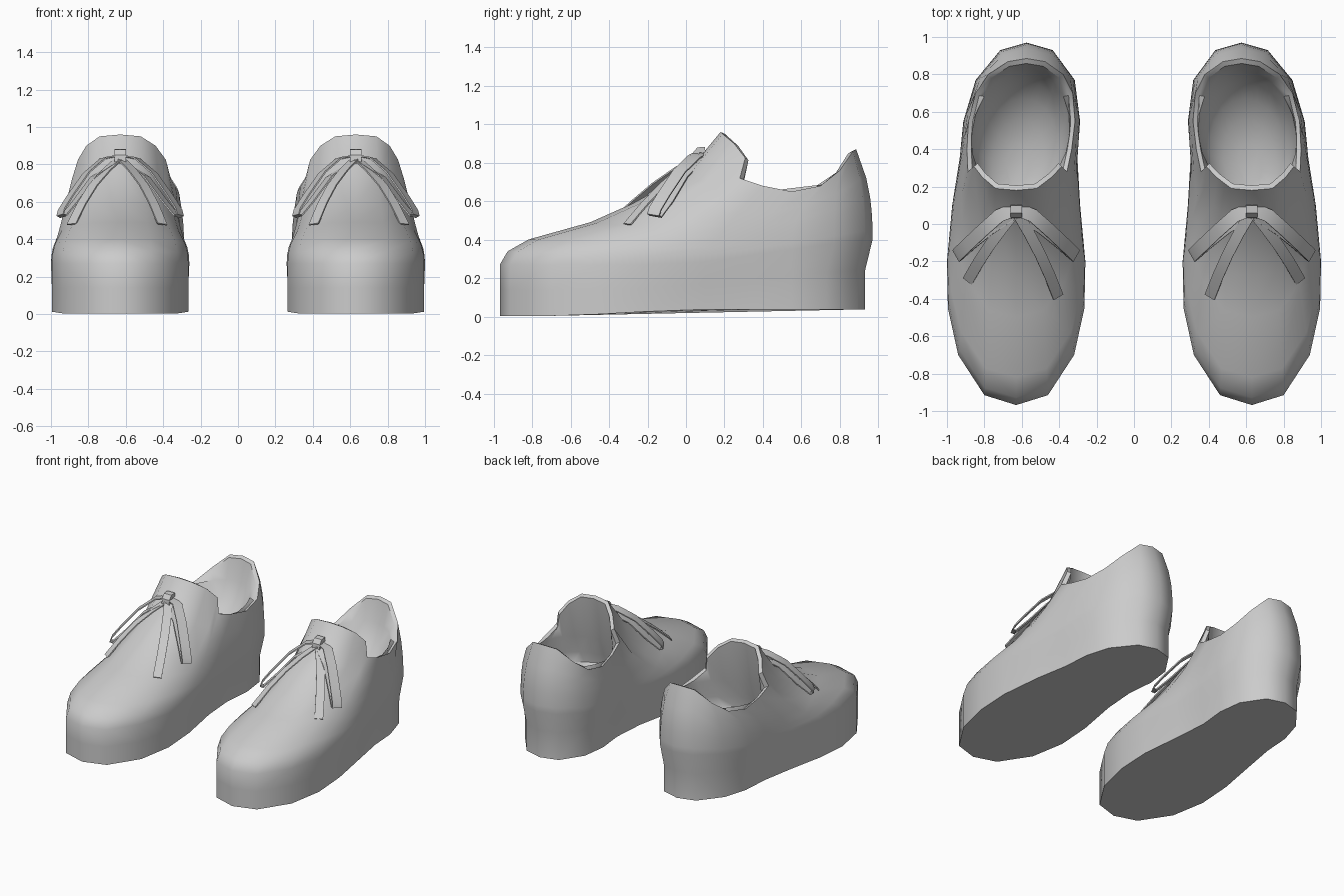
import bpy, bmesh, math
from mathutils import Vector

cube = bpy.data.objects.get("Cube")
if cube:
    bpy.data.objects.remove(cube, do_unlink=True)

grey = bpy.data.materials.new("plain grey")
grey.use_nodes = True
grey.diffuse_color = (0.6, 0.6, 0.6, 1)
grey.node_tree.nodes["Principled BSDF"].inputs["Base Color"].default_value = (0.6, 0.6, 0.6, 1)

CENTRE = 0.63  # distance of each shoe from the middle


def make(name, bm, side, angle):
    """Place a part built for the left shoe on the given side and shade it."""
    for v in bm.verts:
        v.co.x = side * (CENTRE + v.co.x)
    bmesh.ops.recalc_face_normals(bm, faces=bm.faces)
    mesh = bpy.data.meshes.new(name)
    bm.to_mesh(mesh)
    bm.free()
    mesh.materials.append(grey)
    ob = bpy.data.objects.new(name, mesh)
    bpy.context.collection.objects.link(ob)
    bpy.ops.object.select_all(action='DESELECT')
    ob.select_set(True)
    bpy.context.view_layer.objects.active = ob
    bpy.ops.object.shade_smooth_by_angle(angle=math.radians(angle))


def loft(bm, rings):
    """Skin a list of closed point rings and cap both ends."""
    rows = [[bm.verts.new(p) for p in ring] for ring in rings]
    n = len(rows[0])
    for a, b in zip(rows, rows[1:]):
        for i in range(n):
            j = (i + 1) % n
            bm.faces.new((a[i], a[j], b[j], b[i]))
    bm.faces.new(rows[0])
    bm.faces.new(rows[-1])


# Half outlines, from the middle of the toe to the middle of the heel
OUTLINE = [(0, -.968), (.17, -.915), (.31, -.70), (.365, -.45), (.37, -.20), (.342, .10),
           (.315, .35), (.312, .55), (.265, .77), (.14, .93), (0, .97)]
SOLE_SCALE = [1, 1, 1, 1, .98, .93, .91, .93, .95, .96, .96]
COLLAR = [(0, .18, .96), (.11, .19, .95), (.185, .25, .90), (.235, .308, .825), (.265, .28, .72),
          (.28, .40, .68), (.285, .55, .65), (.26, .70, .68), (.20, .80, .76),
          (.10, .868, .86), (0, .885, .87)]
# Share of the way (across, up) from shoulder to collar over the instep
RISE = [(0, 0), (.035, .10), (.13, .19), (.41, .32), (.60, .46), (.84, .68), (1, 1)]
# Hollow inside: half width, front y, back y, front z, back z of each ring
HOLLOW = [(.262, .15, .82, .62, .70), (.25, .10, .76, .48, .58), (.21, .08, .67, .40, .49),
          (.14, .12, .56, .36, .42), (.06, .20, .43, .345, .375)]


def lerp(a, b, t):
    return a + (b - a) * t


def ramp(v, lo, hi):
    return min(1, max(0, (v - lo) / (hi - lo)))


def full(half):
    """Mirror a half ring, and lean the heel end towards the inner side."""
    ring = half + [(-x, y, z) for x, y, z in half[-2:0:-1]]
    return [(x - .055 * ramp(y, .2, .85), y, z) for x, y, z in ring]


def oval(half_width, front, back, z_front, z_back):
    """Half of an oval ring, sloping from front to back."""
    steps = [math.pi * i / 10 for i in range(11)]
    return [(half_width * math.sin(t), lerp(front, back, (1 - math.cos(t)) / 2),
             lerp(z_front, z_back, (1 - math.cos(t)) / 2)) for t in steps]


def shoe_rings():
    sole, crease, rows = [], [], [[] for _ in RISE]
    for i, ((x, y), k, c) in enumerate(zip(OUTLINE, SOLE_SCALE, COLLAR)):
        sy = y * k if y > .6 else y
        sole.append((x * k, sy, .004 + .034 * ramp(y, -.6, .0)))
        crease.append((x * lerp(k, 1, .2), sy, lerp(.14, .24, ramp(y, -.3, .9))))
        shoulder = lerp(.27, .40, ramp(y, 0, .9))
        heel = ramp(i, 3, 7)
        for row, (a, b) in zip(rows, RISE):
            a = lerp(a, b ** 2.5, heel)
            row.append((lerp(x, c[0], a), lerp(y, c[1], a), lerp(shoulder, c[2], b)))
    rim = [(x * .92, .53 + (y - .53) * .925, z - .012) for x, y, z in COLLAR]
    return [full(r) for r in [sole, crease] + rows + [rim] + [oval(*h) for h in HOLLOW]]


def ribbon(bm, points, width, thick, across):
    """Flat band with a rectangular section along a path."""
    pts = [Vector(p) for p in points]
    w = across.normalized() * width / 2
    rings = []
    for i, p in enumerate(pts):
        d = pts[min(i + 1, len(pts) - 1)] - pts[max(i - 1, 0)]
        t = w.cross(d).normalized() * thick / 2
        rings.append([p + w + t, p - w + t, p - w - t, p + w - t])
    loft(bm, rings)


LOOP = [(0, .08, .848), (.09, .045, .832), (.18, -.035, .755), (.265, -.115, .635), (.312, -.16, .56),
        (.32, -.17, .53), (.305, -.158, .522), (.24, -.10, .60), (.14, -.02, .735), (0, .07, .825)]
KNOT = [(0, .045, .805), (0, .048, .845), (0, .065, .866), (0, .10, .868)]

for side, word in ((1, "left"), (-1, "right")):
    # Shoe body with sole, collar and hollow
    bm = bmesh.new()
    loft(bm, shoe_rings())
    make(word + "_shoe", bm, side, 42)

    # Bow loop and loose lace end on both sides of the knot
    for flip, place, end in ((1, "outer", (.26, -.305, .48)), (-1, "inner", (-.225, -.39, .48))):
        bm = bmesh.new()
        across = Vector((.27 * flip, -.19, -.22)).cross(Vector((.65 * flip, -.25, .7)))
        ribbon(bm, [(flip * x, y, z) for x, y, z in LOOP], .072, .008, across)
        make(f"{word}_{place}_bow_loop", bm, side, 35)

        bm = bmesh.new()
        start, tip = Vector((0, .07, .835)), Vector(end)
        path = [start.lerp(tip, t) + Vector((.015 * flip, 0, .03)) * math.sin(math.pi * t)
                for t in (0, .25, .5, .75, 1)]
        ribbon(bm, path, .06, .008, (tip - start).cross(Vector((.35 * flip, -.4, .75))))
        make(f"{word}_{place}_lace_end", bm, side, 35)

    # Knot wrapped round the middle
    bm = bmesh.new()
    ribbon(bm, KNOT, .062, .03, Vector((1, 0, 0)))
    make(word + "_knot", bm, side, 35)
